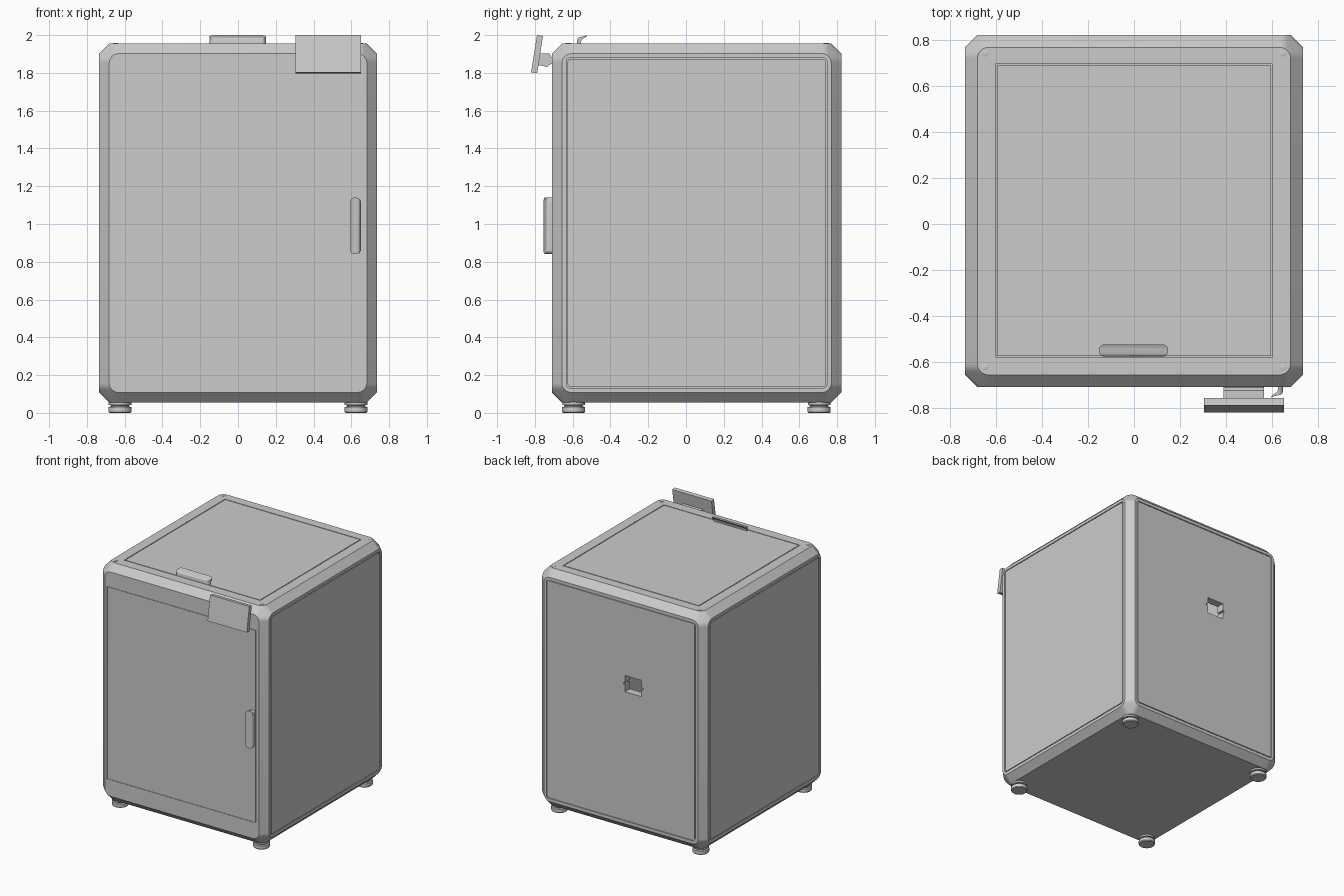
import bpy, bmesh
from math import cos, sin, pi
from mathutils import Matrix, Vector

if "Cube" in bpy.data.objects:
    bpy.data.objects.remove(bpy.data.objects["Cube"])

# overall cabinet limits and edge chamfer
LO, HI, CH = Vector((-.735, -.71, .055)), Vector((.735, .822, 1.955)), .053


def finish(bm, name, smooth=True):
    bmesh.ops.recalc_face_normals(bm, faces=bm.faces)
    me = bpy.data.meshes.new(name)
    bm.to_mesh(me)
    bm.free()
    ob = bpy.data.objects.new(name, me)
    bpy.context.collection.objects.link(ob)
    activate(ob)
    if smooth:
        bpy.ops.object.shade_smooth_by_angle(angle=.5)
    return ob


def activate(ob):
    bpy.ops.object.select_all(action='DESELECT')
    ob.select_set(True)
    bpy.context.view_layer.objects.active = ob


def boolean(ob, cutter, op='DIFFERENCE'):
    m = ob.modifiers.new('cut', 'BOOLEAN')
    m.operation, m.object, m.solver = op, cutter, 'EXACT'
    activate(ob)
    bpy.ops.object.modifier_apply(modifier=m.name)
    bpy.data.objects.remove(cutter)


def rrect(a0, a1, b0, b1, r, seg=6):
    pts = []
    for i, (a, b) in enumerate(((a1 - r, b1 - r), (a0 + r, b1 - r), (a0 + r, b0 + r), (a1 - r, b0 + r))):
        for k in range(seg + 1):
            t = (i + k / seg) * pi / 2
            pts.append((a + r * cos(t), b + r * sin(t)))
    return pts


def on_axis(axis, p, d):
    """Place a 2D point on the plane at distance d along an axis."""
    v = list(p)
    v.insert(axis, d)
    return v


def loft(loops, cyclic=False, bm=None):
    bm = bm or bmesh.new()
    vs = [[bm.verts.new(p) for p in loop] for loop in loops]
    n = len(vs[0])
    pairs = list(zip(vs, vs[1:])) + ([(vs[-1], vs[0])] if cyclic else [])
    for a, b in pairs:
        for i in range(n):
            bm.faces.new((a[i], a[(i + 1) % n], b[(i + 1) % n], b[i]))
    if not cyclic:
        bm.faces.new(vs[0])
        bm.faces.new(vs[-1])
    return bm


def prism(axis, pts, d0, d1):
    return loft([[on_axis(axis, p, d) for p in pts] for d in (d0, d1)])


def box(lo, hi):
    return prism(2, [(lo[0], lo[1]), (hi[0], lo[1]), (hi[0], hi[1]), (lo[0], hi[1])], lo[2], hi[2])


def groove(axis, d, rect, r, gap, depth=.008):
    """Thin rectangular ring cutter around a panel."""
    a0, a1, b0, b1 = rect
    outer = rrect(a0, a1, b0, b1, r, 3)
    inner = rrect(a0 + gap, a1 - gap, b0 + gap, b1 - gap, r, 3)
    loops = [[on_axis(axis, p, d + s) for p in q]
             for q, s in ((outer, depth), (outer, -depth), (inner, -depth), (inner, depth))]
    return finish(loft(loops, True), 'groove_cutter', False)


# cabinet shell: hull of six rounded face outlines
bm = bmesh.new()
for axis in range(3):
    i, j = [k for k in range(3) if k != axis]
    outline = rrect(LO[i] + CH, HI[i] - CH, LO[j] + CH, HI[j] - CH, .05)
    for d in (LO[axis], HI[axis]):
        for p in outline:
            bm.verts.new(on_axis(axis, p, d))
bmesh.ops.convex_hull(bm, input=bm.verts)
bmesh.ops.dissolve_limit(bm, angle_limit=.005, verts=bm.verts, edges=bm.edges)
body = finish(bm, 'cabinet', False)

# hollow inside and rear power inlet opening
boolean(body, finish(box((-.66, -.65, .13), (.66, .76, 1.88)), 'cavity_cutter', False))
boolean(body, finish(box((-.18, .7, 1.165), (-.035, .9, 1.295)), 'inlet_cutter', False))
for x in (-.185, -.03):
    boolean(body, finish(box((x - .008, .7, 1.222), (x + .008, .9, 1.238)), 'notch_cutter', False))

# panel gaps: sides, back, lid, door
for x in (LO.x, HI.x):
    boolean(body, groove(0, x, (-.633, .746, .133, 1.878), .015, .006))
boolean(body, groove(1, HI.y, (-.658, .658, .133, 1.878), .015, .006))
boolean(body, groove(2, HI.z, (-.603, .603, -.58, .697), .003, .006))
boolean(body, groove(1, LO.y, (-.662, .655, .24, 1.78), .004, .003, .004))
activate(body)
bpy.ops.object.shade_smooth_by_angle(angle=.5)


def cylinder_stack(name, x, y, rings, n=32):
    loops = [[(x + r * cos(2 * pi * k / n), y + r * sin(2 * pi * k / n), z) for k in range(n)]
             for r, z in rings]
    return finish(loft(loops), name)


# feet
for sx, side in ((-1, 'left'), (1, 'right')):
    for y, end in ((-.595, 'front'), (.705, 'back')):
        cylinder_stack(f'foot_{end}_{side}', sx * .625, y,
                       ((.056, 0), (.061, .006), (.061, .031), (.048, .034),
                        (.048, .04), (.06, .042), (.06, .058)))
    # lid screws
    for y, end in ((-.623, 'front'), (.742, 'back')):
        cylinder_stack(f'lid_screw_{end}_{side}', sx * .648, y,
                       ((.014, 1.95), (.014, 1.957), (.012, 1.958)), 16)


# hooked pull handles: local x = length, y = overhang, z = outward
def handle(name, matrix):
    profile = [(0, -.004), (0, .019), (.003, .027), (.01, .033), (.022, .036), (.038, .039), (.053, .045),
               (.05, .039), (.036, .028), (.026, .021), (.021, .012), (.02, -.004)]
    ob = finish(prism(0, profile, -.151, .151), name, False)
    trim = finish(prism(2, rrect(-.15, .15, -.0005, .0535, .024), -.1, .1), 'trim', False)
    boolean(ob, trim, 'INTERSECT')
    ob.data.transform(matrix)
    activate(ob)
    bpy.ops.object.shade_smooth_by_angle(angle=.5)


def frame(l, o, h, at):
    return Matrix.Translation(at) @ Matrix((l, o, h)).transposed().to_4x4()


handle('lid_handle', frame((1, 0, 0), (0, 1, 0), (0, 0, 1), (-.002, -.577, 1.955)))
handle('door_handle', frame((0, 0, 1), (-1, 0, 0), (0, -1, 0), (.648, -.71, .99)))

# tilted control screen and its bracket
finish(prism(0, [(-.82, 1.803), (-.788, 1.798), (-.757, 1.996), (-.789, 2.0)], .305, .652),
       'control_screen', False)
finish(prism(0, [(-.775, 1.902), (-.724, 1.902), (-.712, 1.885), (-.70, 1.885), (-.70, 1.848),
                 (-.715, 1.848), (-.735, 1.832), (-.785, 1.842)], .39, .565),
       'screen_bracket', False)
